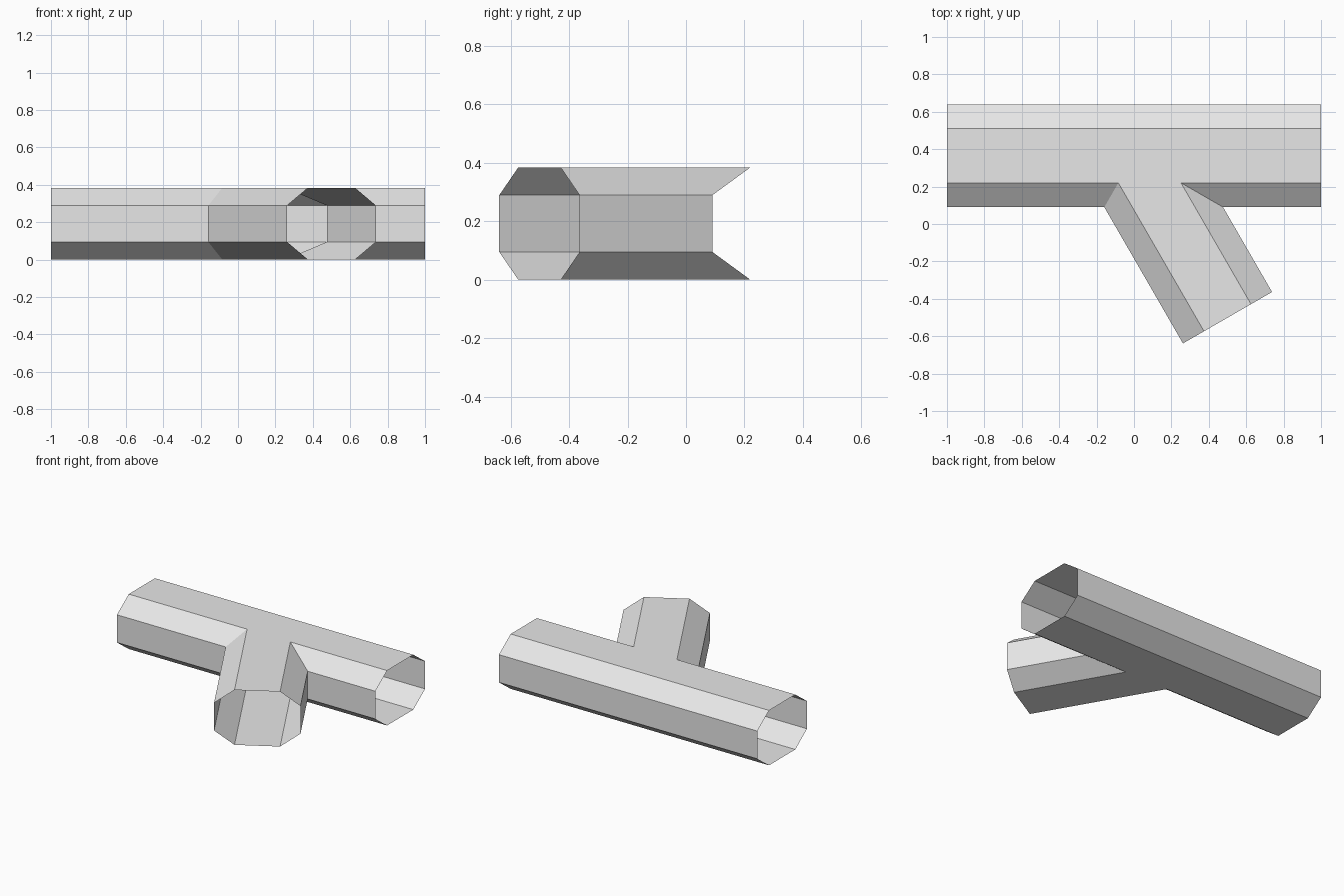
import bpy
import bmesh
import math

if "Cube" in bpy.data.objects:
    bpy.data.objects.remove(bpy.data.objects["Cube"], do_unlink=True)

# One plain grey for the whole fitting
grey = bpy.data.materials.new("light_grey")
grey.use_nodes = True
colour = (0.8, 0.8, 0.8, 1)
grey.diffuse_color = colour
grey.node_tree.nodes["Principled BSDF"].inputs["Base Color"].default_value = colour

# Octagonal cross-section (sideways, height), going round from the top
W, w = 0.275, 0.145
H, h, low = 0.384, 0.289, 0.095
PROFILE = [(w, H), (W, h), (W, low), (w, 0), (-w, 0), (-W, low), (-W, h), (-w, H)]
AXIS_Y = 0.365
ANGLE = math.radians(30)
sin, cos = math.sin(ANGLE), math.cos(ANGLE)

bm = bmesh.new()


def main_ring(x):
    return [bm.verts.new((x, AXIS_Y + u, z)) for u, z in PROFILE]


def branch_point(u, z, t):
    """Point at distance t along the slanted branch axis, u to its left."""
    return bm.verts.new((sin * t + cos * u, AXIS_Y - cos * t + sin * u, z))


# Rings: both open pipe ends, the branch mouth, and the mitred junction
right_end, left_end = main_ring(-1), main_ring(1)
mouth = [branch_point(u, z, 1) for u, z in PROFILE]
joint = [branch_point(u, z, (abs(u) + sin * u) / cos) for u, z in PROFILE]

# Back walls of the main pipe
for i in range(3):
    bm.faces.new((right_end[i], right_end[i + 1], left_end[i + 1], left_end[i]))

# Front walls, interrupted by the junction
for i in range(4, 7):
    j = 7 - i
    bm.faces.new((right_end[i], right_end[i + 1], joint[i + 1], joint[i]))
    bm.faces.new((joint[j], joint[j - 1], left_end[i + 1], left_end[i]))

# Flat top and bottom, running on into the branch
bm.faces.new((right_end[7], right_end[0], left_end[0], left_end[7], joint[0], joint[7]))
bm.faces.new((right_end[3], right_end[4], joint[4], joint[3], left_end[4], left_end[3]))

# Branch walls
for i in range(8):
    k = (i + 1) % 8
    bm.faces.new((joint[i], joint[k], mouth[k], mouth[i]))

bmesh.ops.recalc_face_normals(bm, faces=bm.faces)
# Face the shell outwards
bm.faces.ensure_lookup_table()
if bm.faces[1].normal.y < 0:
    bmesh.ops.reverse_faces(bm, faces=bm.faces)

mesh = bpy.data.meshes.new("angled_pipe_tee")
bm.to_mesh(mesh)
bm.free()
mesh.materials.append(grey)
pipe = bpy.data.objects.new("angled_pipe_tee", mesh)
bpy.context.collection.objects.link(pipe)
